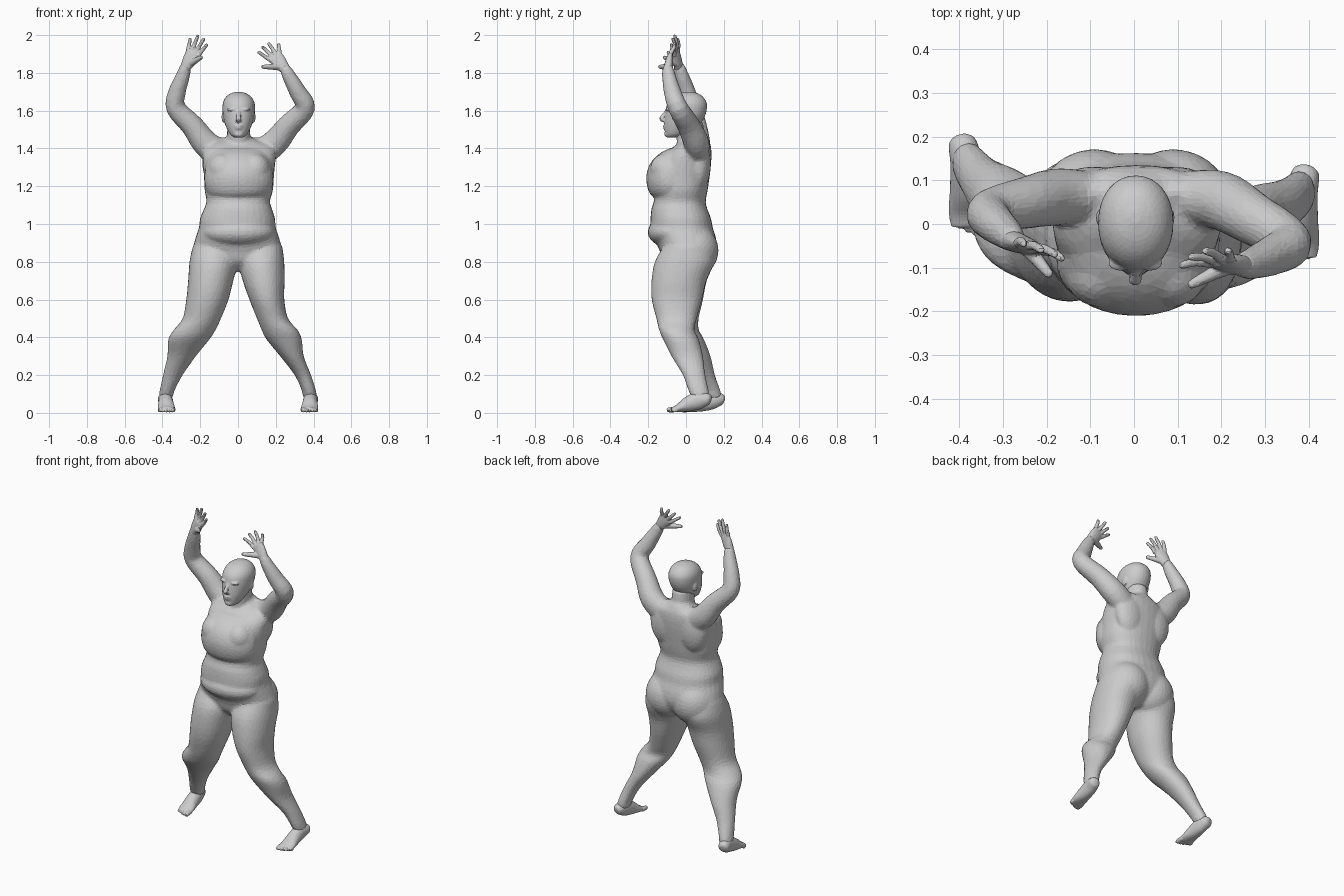
import bpy, bmesh, math
from mathutils import Vector, Matrix


def refine(rows, steps=4):
    """Catmull-Rom interpolation through rows of numbers."""
    out = []
    for i in range(len(rows) - 1):
        p0, p1, p2, p3 = (rows[min(max(i + k, 0), len(rows) - 1)] for k in (-1, 0, 1, 2))
        for s in range(steps):
            t = s / steps
            out.append([b + 0.5 * t * (c - a + t * (2*a - 5*b + 4*c - d + t * (3*(b - c) + d - a)))
                        for a, b, c, d in zip(p0, p1, p2, p3)])
    return out + [list(rows[-1])]


def skin(bm, rings):
    """Closed surface through a list of point rings."""
    vs = [[bm.verts.new(p) for p in ring] for ring in rings]
    n = len(vs[0])
    for a, b in zip(vs, vs[1:]):
        for i in range(n):
            bm.faces.new((a[i], a[(i + 1) % n], b[(i + 1) % n], b[i]))
    bm.faces.new(vs[0][::-1])
    bm.faces.new(vs[-1])


def slices(bm, rows, power=2.0, n=32):
    """Loft of level sections: z, x min, x max, y min, y max."""
    rings = []
    for z, x0, x1, y0, y1 in refine(rows):
        ring = []
        for i in range(n):
            c, s = math.cos(math.tau * i / n), math.sin(math.tau * i / n)
            u = math.copysign(abs(c) ** (2 / power), c)
            v = math.copysign(abs(s) ** (2 / power), s)
            ring.append(((x0 + x1 + (x1 - x0) * u) / 2, (y0 + y1 + (y1 - y0) * v) / 2, z))
        rings.append(ring)
    skin(bm, rings)


def tube(bm, rows, side=(1, 0, 0), n=16):
    """Loft along a path: x, y, z, radius along side, other radius."""
    rows = refine([r if len(r) == 5 else (*r, r[3]) for r in rows])
    pts = [Vector(r[:3]) for r in rows]
    rings = []
    for i, r in enumerate(rows):
        d = (pts[min(i + 1, len(pts) - 1)] - pts[max(i - 1, 0)]).normalized()
        b = d.cross(Vector(side)).normalized()
        a = b.cross(d)
        rings.append([pts[i] + a * r[3] * math.cos(math.tau * k / n)
                      + b * r[4] * math.sin(math.tau * k / n) for k in range(n)])
    skin(bm, rings)


def ball(bm, centre, radii):
    m = Matrix.Translation(centre) @ Matrix.Diagonal((*radii, 1))
    bmesh.ops.create_uvsphere(bm, u_segments=28, v_segments=18, radius=1, matrix=m)


def finish(name, bm, voxel, smooth, ratio):
    """Fuse overlapping volumes into one skin, soften it, then facet it."""
    bmesh.ops.recalc_face_normals(bm, faces=bm.faces)
    me = bpy.data.meshes.new(name)
    bm.to_mesh(me)
    bm.free()
    ob = bpy.data.objects.new(name, me)
    bpy.context.collection.objects.link(ob)
    m = ob.modifiers.new("fuse", 'REMESH')
    m.mode, m.voxel_size = 'VOXEL', voxel
    m = ob.modifiers.new("soften", 'SMOOTH')
    m.factor, m.iterations = 0.5, smooth
    m = ob.modifiers.new("facet", 'DECIMATE')
    m.ratio = ratio
    bpy.context.view_layer.objects.active = ob
    for mod in [m.name for m in ob.modifiers]:
        bpy.ops.object.modifier_apply(modifier=mod)
    for p in ob.data.polygons:
        p.use_smooth = False


# Torso
body = bmesh.new()
slices(body, [(.75, -.07, .07, -.07, .07), (.80, -.19, .18, -.12, .13), (.86, -.235, .23, -.14, .16),
              (.92, -.227, .22, -.165, .16), (.98, -.207, .2, -.187, .142), (1.03, -.201, .196, -.188, .132),
              (1.08, -.18, .18, -.183, .113), (1.12, -.167, .169, -.17, .104), (1.18, -.177, .185, -.165, .115),
              (1.25, -.18, .19, -.16, .125), (1.32, -.185, .197, -.14, .133), (1.38, -.185, .2, -.1, .135),
              (1.42, -.155, .175, -.05, .13), (1.445, -.085, .095, -.02, .12), (1.465, -.06, .065, -.02, .11)], 2.25)
# Broad covered bust
slices(body, [(1.135, -.12, .125, -.15, .0), (1.155, -.155, .16, -.187, .03), (1.2, -.175, .183, -.206, .04),
              (1.26, -.178, .186, -.21, .04), (1.32, -.168, .175, -.19, .04), (1.37, -.145, .15, -.145, .04),
              (1.4, -.12, .125, -.09, .04)], 2.0)
# Overhanging belly
ball(body, (0, -.07, .957), (.195, .133, .085))
for s in (-1, 1):
    # Bust fullness and buttocks
    ball(body, (.085 * s + .004, -.105, 1.29), (.08, .085, .085))
    ball(body, (.09 * s, .04, .86), (.135, .132, .14))
    # Upper back
    ball(body, (.09 * s, .07, 1.32), (.1, .062, .14))
# Neck
slices(body, [(1.36, -.07, .075, -.02, .11), (1.44, -.06, .066, -.05, .105), (1.54, -.056, .062, -.05, .09)])

# Legs
slices(body, [(.88, .02, .235, -.12, .13), (.8, .004, .245, -.165, .15), (.7, .025, .247, -.183, .108),
              (.6, .06, .245, -.182, .085), (.5, .1, .265, -.157, .057), (.44, .125, .315, -.143, .045),
              (.39, .15, .338, -.122, .068), (.3, .223, .348, -.077, .09), (.2, .3, .387, -.017, .103),
              (.12, .337, .412, .012, .12), (.085, .345, .415, .03, .12), (.06, .37, .40, .06, .1)], 2.1)
slices(body, [(.88, -.24, -.02, -.12, .13), (.8, -.257, -.004, -.165, .15), (.7, -.264, -.025, -.178, .11),
              (.6, -.274, -.05, -.172, .09), (.5, -.293, -.09, -.147, .067), (.44, -.34, -.118, -.127, .067),
              (.39, -.369, -.15, -.102, .095), (.3, -.374, -.223, -.027, .13), (.2, -.397, -.293, .04, .153),
              (.12, -.414, -.335, .08, .182), (.085, -.417, -.345, .1, .187), (.06, -.40, -.37, .13, .17)], 2.1)

# Arms
tube(body, [(-.1, .06, 1.37, .06, .075), (-.175, .062, 1.43, .066, .07), (-.242, .05, 1.52, .06),
            (-.33, .028, 1.615, .052), (-.322, .005, 1.70, .046), (-.293, -.02, 1.78, .038),
            (-.277, -.036, 1.835, .029), (-.27, -.04, 1.85, .018)], (0, 1, 0), 24)
tube(body, [(.11, .06, 1.37, .06, .075), (.195, .055, 1.43, .068, .07), (.268, .015, 1.52, .061),
            (.356, -.042, 1.615, .053), (.316, -.072, 1.70, .046), (.272, -.09, 1.78, .037),
            (.248, -.095, 1.825, .029), (.238, -.095, 1.84, .018)], (0, 1, 0), 24)
finish("body", body, .009, 8, .14)

# Head
head = bmesh.new()
slices(head, [(1.458, -.02, .026, -.1, -.04), (1.475, -.042, .048, -.11, .0), (1.52, -.066, .072, -.115, .065),
              (1.56, -.077, .084, -.113, .095), (1.60, -.082, .09, -.108, .109), (1.64, -.08, .088, -.098, .11),
              (1.67, -.066, .073, -.074, .093), (1.69, -.042, .048, -.04, .067), (1.70, -.01, .016, -.0, .03)], 2.1)
# Nose, lips, chin and brow
tube(head, [(.003, -.1, 1.605, .008), (.003, -.115, 1.58, .01), (.003, -.13, 1.556, .015, .012),
            (.003, -.108, 1.543, .015, .006)])
ball(head, (.003, -.107, 1.519), (.026, .015, .008))
ball(head, (.003, -.106, 1.507), (.022, .015, .008))
ball(head, (.003, -.097, 1.476), (.026, .018, .018))
for s in (-1, 1):
    ball(head, (.003 + .033 * s, -.09, 1.607), (.03, .018, .01))
    # Ears
    ball(head, (.003 + .08 * s, .015, 1.565), (.01, .02, .03))
finish("head", head, .005, 5, .15)


# Hands
def hand(name, wrist, knuckle, across, tips, thumb):
    bm = bmesh.new()
    wrist, knuckle, across = Vector(wrist), Vector(knuckle), Vector(across)
    mid = wrist.lerp(knuckle, .55)
    unit = across.normalized()
    tube(bm, [(*wrist.lerp(knuckle, -.25), .025, .02), (*wrist, .03, .024), (*mid, .038, .021),
              (*knuckle, .039, .015), (*wrist.lerp(knuckle, 1.12), .032, .009)], unit)
    for tip, f in zip(tips, (1, .33, -.33, -1)):
        base, tip = knuckle + across * f, Vector(tip)
        bend = base.lerp(tip, .5) + Vector((0, .005, 0))
        tube(bm, [(*base, .0125), (*bend, .0105), (*base.lerp(tip, .92), .009), (*tip, .005)], unit, 10)
    base, tip = wrist.lerp(knuckle, .3) + across * .5, Vector(thumb)
    tube(bm, [(*base, .021), (*base.lerp(tip, .4), .016), (*base.lerp(tip, .9), .011), (*tip, .005)],
         (0, .3, 1), 10)
    finish(name, bm, .004, 3, .25)


hand("right_hand", (-.275, -.04, 1.835), (-.238, -.052, 1.905), (.027, -.008, -.013),
     [(-.162, -.08, 1.953), (-.178, -.07, 1.985), (-.21, -.06, 2.002), (-.252, -.045, 1.985)],
     (-.19, -.12, 1.885))
hand("left_hand", (.245, -.095, 1.825), (.198, -.085, 1.885), (-.022, -.004, -.021),
     [(.105, -.095, 1.913), (.127, -.075, 1.94), (.16, -.06, 1.96), (.215, -.06, 1.955)],
     (.124, -.142, 1.832))


# Feet with toes
def foot(name, s, dy):
    bm = bmesh.new()
    tube(bm, [(.397 * s, .134 + dy, .072, .012, .012), (.394 * s, .12 + dy, .073, .031, .03),
              (.384 * s, .07 + dy, .067, .037, .047), (.381 * s, .01 + dy, .046, .041, .04),
              (.379 * s, -.04 + dy, .025, .046, .022), (.377 * s, -.075 + dy, .016, .042, .013)], n=24)
    for i in range(5):
        x = (.345 + .0175 * i) * s
        r = (.014, .0105, .01, .0095, .009)[i]
        tip = -.102 + .004 * i + .001 * i * i + dy
        tube(bm, [(x, -.05 + dy, r + .006, r), (x, tip + .015, r + .002, r), (x, tip, r, r * .6)], n=10)
    finish(name, bm, .0045, 3, .25)


foot("right_foot", -1, .07)
foot("left_foot", 1, 0)
